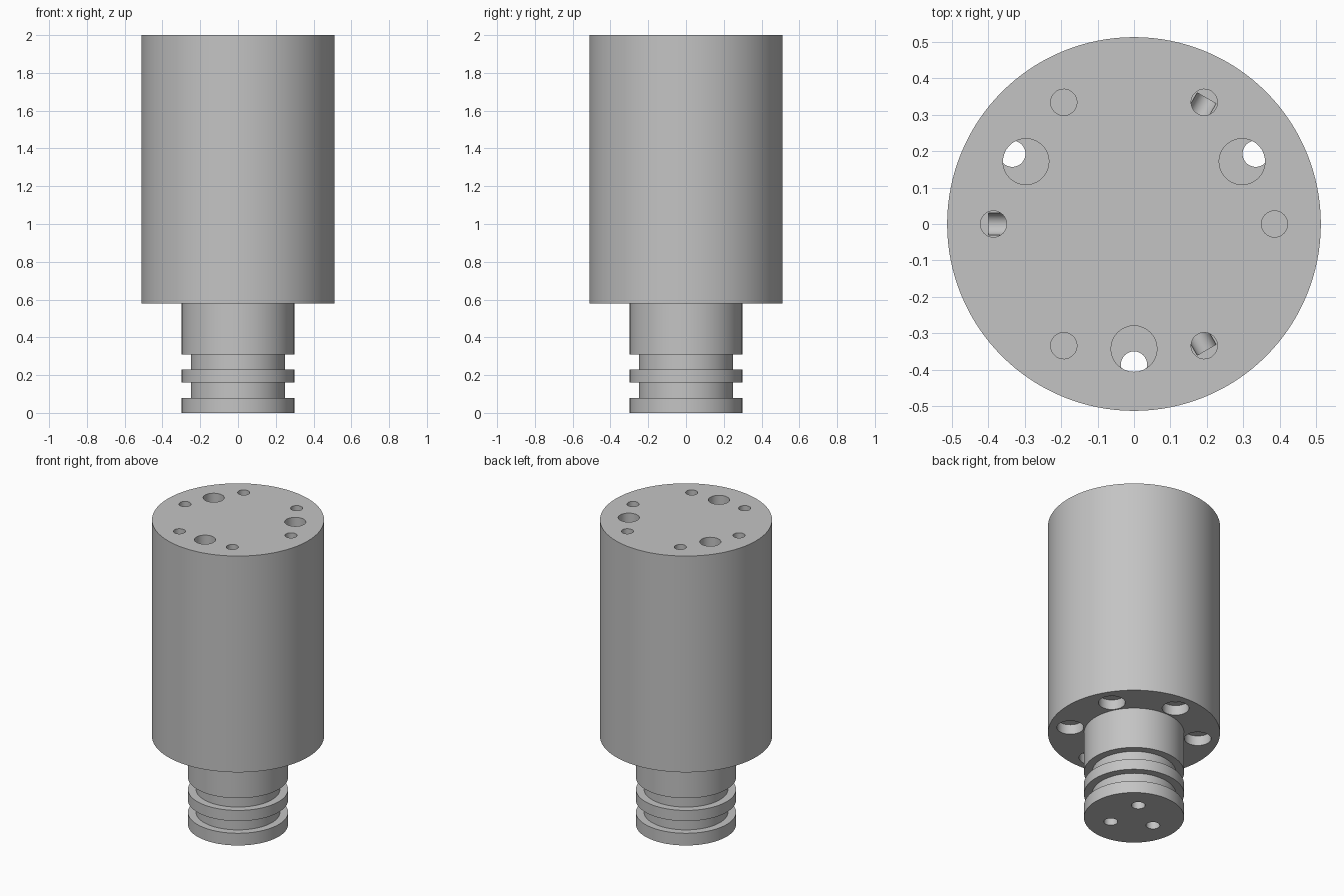
import bpy, bmesh
from math import pi, sin, cos, radians
from mathutils import Matrix, Vector

cube = bpy.data.objects.get("Cube")
if cube:
    bpy.data.objects.remove(cube, do_unlink=True)

steel = bpy.data.materials.new("machined grey")
steel.use_nodes = True
steel.diffuse_color = (0.55, 0.55, 0.55, 1)
steel.node_tree.nodes["Principled BSDF"].inputs["Base Color"].default_value = (0.55, 0.55, 0.55, 1)


def lathe(name, profile, segments, matrix=Matrix()):
    """Closed solid of revolution from (radius, height) points, bottom to top."""
    bm = bmesh.new()
    rings = [[bm.verts.new((r * cos(2 * pi * i / segments), r * sin(2 * pi * i / segments), z))
              for i in range(segments)] for r, z in profile]
    for low, high in zip(rings, rings[1:]):
        for i in range(segments):
            j = (i + 1) % segments
            bm.faces.new((low[i], low[j], high[j], high[i]))
    bm.faces.new(rings[0][::-1])
    bm.faces.new(rings[-1])
    bm.transform(matrix)
    mesh = bpy.data.meshes.new(name)
    bm.to_mesh(mesh)
    bm.free()
    mesh.materials.append(steel)
    ob = bpy.data.objects.new(name, mesh)
    bpy.context.collection.objects.link(ob)
    return ob


# Body with the grooved spigot below it
R, NECK, GROOVE, TOP, STEP = 0.512, 0.298, 0.25, 2.0, 0.58
body = lathe("manifold_body", [
    (NECK, 0), (NECK, 0.08), (GROOVE, 0.08), (GROOVE, 0.16),
    (NECK, 0.16), (NECK, 0.23), (GROOVE, 0.23), (GROOVE, 0.31),
    (NECK, 0.31), (NECK, STEP), (R, STEP), (R, TOP)], 128)


def drill(profile, radius, degrees, tilt=0):
    """Cut a stepped bore into the body at a polar position."""
    place = (Matrix.Rotation(radians(degrees), 4, 'Z') @ Matrix.Translation((radius, 0, 0)))
    if tilt:
        place = place @ Matrix.Translation((0, 0, tilt)) @ Matrix.Rotation(pi / 2, 4, 'Y')
    cutter = lathe("bore_cutter", profile, 32, place)
    cutter.hide_render = True
    mod = body.modifiers.new("bore", 'BOOLEAN')
    mod.operation = 'DIFFERENCE'
    mod.solver = 'EXACT'
    mod.object = cutter
    bpy.context.view_layer.objects.active = body
    bpy.ops.object.modifier_apply(modifier=mod.name)
    bpy.data.objects.remove(cutter, do_unlink=True)


BOLT = 0.385    # pitch radius of the small bores
SMALL = 0.036
DUCT = 1.0      # height of the inner radial ducts
for turn in (0, 120, 240):
    # Wide top bores, open to the counterbored bolt holes underneath
    drill([(0.063, 1.5), (0.063, TOP + 0.1)], 0.342, turn + 30)
    drill([(0.08, STEP - 0.1), (0.08, STEP + 0.065), (SMALL, STEP + 0.065), (SMALL, 1.51)],
          BOLT, turn + 30)
    # Blind counterbored holes in between
    drill([(0.08, STEP - 0.1), (0.08, STEP + 0.065), (SMALL, STEP + 0.065), (SMALL, 1.1)],
          BOLT, turn + 90)
    # Blind small top holes
    drill([(SMALL, 1.5), (SMALL, TOP + 0.1)], BOLT, turn)
    # Ported top holes, joined by radial ducts to the spigot bores
    drill([(SMALL, DUCT), (SMALL, TOP + 0.1)], BOLT, turn + 60)
    drill([(0.041, -0.1), (0.041, DUCT + 0.01)], 0.147, turn + 60)
    drill([(0.03, 0), (0.03, BOLT + 0.013 - 0.147)], 0.147, turn + 60, tilt=DUCT)

# Smooth curved walls, keep machined edges sharp
bpy.ops.object.select_all(action='DESELECT')
body.select_set(True)
bpy.context.view_layer.objects.active = body
bpy.ops.object.shade_smooth_by_angle(angle=radians(30))
